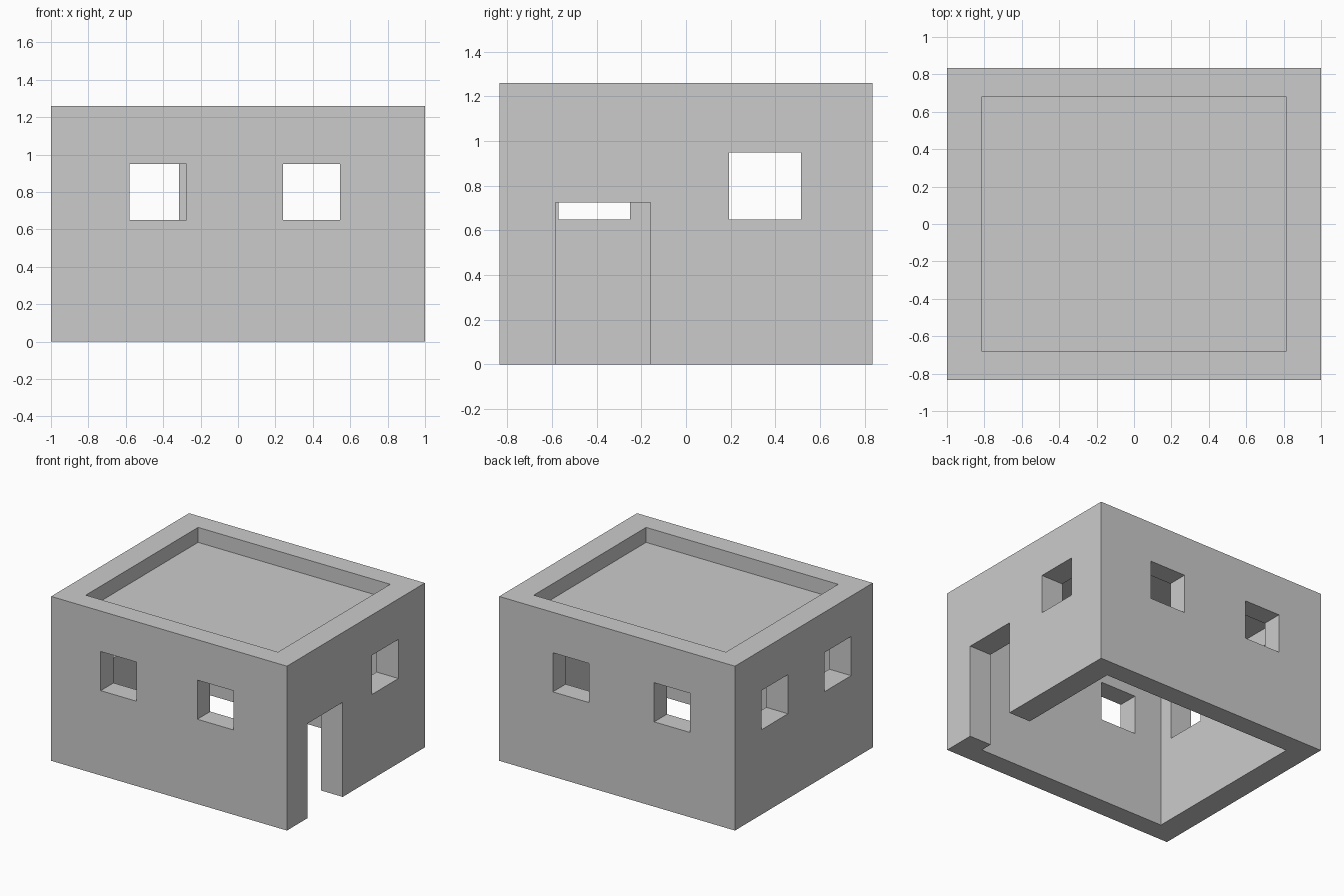
import bpy

if "Cube" in bpy.data.objects:
    bpy.data.objects.remove(bpy.data.objects["Cube"])

W, D, H = 1.0, 0.835, 1.26          # half width, half depth, height
IX, IY = 0.815, 0.68                # inner half sizes
CEILING, ROOF = 1.085, 1.145        # underside and top of the roof slab
SILL, LINTEL = 0.65, 0.95


def box(name, x0, x1, y0, y1, z0, z1):
    bpy.ops.mesh.primitive_cube_add(
        size=1, location=((x0 + x1) / 2, (y0 + y1) / 2, (z0 + z1) / 2))
    ob = bpy.context.object
    ob.name = name
    ob.scale = (x1 - x0, y1 - y0, z1 - z0)
    bpy.ops.object.transform_apply(location=True, rotation=False, scale=True)
    return ob


def cut(target, *bounds):
    cutter = box("cutter", *bounds)
    cutter.hide_render = True
    mod = target.modifiers.new("cut", 'BOOLEAN')
    mod.operation = 'DIFFERENCE'
    mod.solver = 'EXACT'
    mod.object = cutter
    bpy.context.view_layer.objects.active = target
    bpy.ops.object.modifier_apply(modifier=mod.name)
    bpy.data.objects.remove(cutter, do_unlink=True)


# Solid block hollowed into a room below and a sunken roof above
house = box("house_walls_and_roof", -W, W, -D, D, 0, H)
cut(house, -IX, IX, -IY, IY, -0.2, CEILING)
cut(house, -IX, IX, -IY, IY, ROOF, H + 0.2)

# Front and back windows
for side, spans in ((-1, ((-0.58, -0.275), (0.24, 0.545))),
                    (1, ((-0.62, -0.315), (0.24, 0.545)))):
    y0, y1 = sorted((side * (IY - 0.1), side * (D + 0.1)))
    for x0, x1 in spans:
        cut(house, x0, x1, y0, y1, SILL, LINTEL)

# Left windows
for y0, y1 in ((-0.572, -0.25), (0.193, 0.515)):
    cut(house, -W - 0.1, -IX + 0.1, y0, y1, SILL, LINTEL)

# Right window and doorway
cut(house, IX - 0.1, W + 0.1, 0.193, 0.515, SILL, LINTEL)
cut(house, IX - 0.1, W + 0.1, -0.585, -0.16, -0.2, 0.725)
